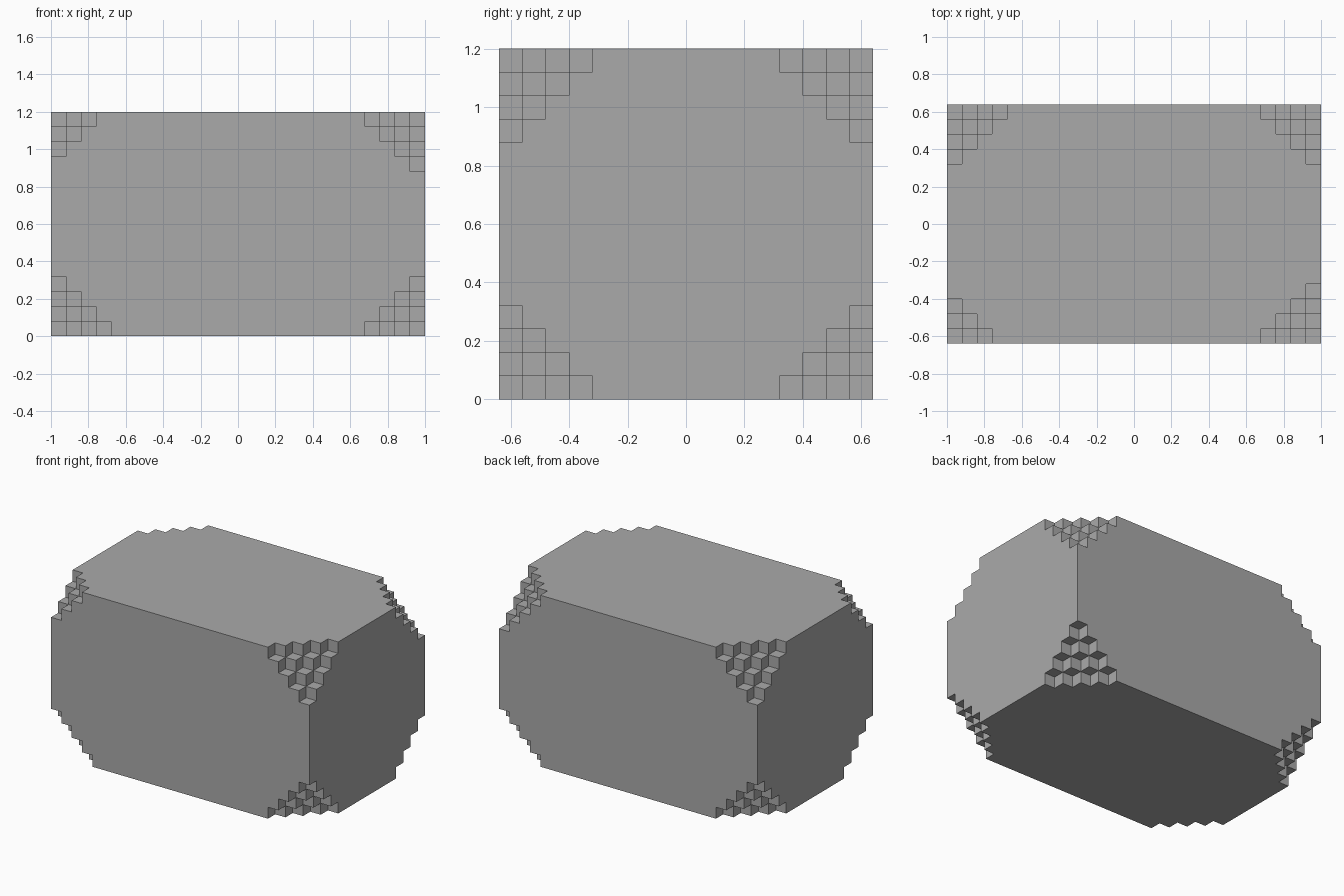
import bpy
import bmesh
from itertools import product
from mathutils import Vector

cube = bpy.data.objects.get("Cube")
if cube:
    bpy.data.objects.remove(cube, do_unlink=True)

CELL = 0.08
SIZE = (25, 16, 15)            # cells along x, y, z
ORIGIN = Vector((-1.0, -0.64, 0.0))


def is_solid(cell):
    """True inside the block, outside its eight stepped corners."""
    if any(c < 0 or c >= n for c, n in zip(cell, SIZE)):
        return False
    steps = sum(min(c, n - 1 - c) for c, n in zip(cell, SIZE))
    low = [c < n / 2 for c, n in zip(cell, SIZE)]
    # the right front top corner is cut one step shallower
    cut = 3 if low == [True, True, False] else 4
    return steps >= cut


# Warm-free mid grey
grey = bpy.data.materials.new("mid grey")
grey.use_nodes = True
grey.diffuse_color = (0.4, 0.4, 0.4, 1)
grey.node_tree.nodes["Principled BSDF"].inputs["Base Color"].default_value = (0.4, 0.4, 0.4, 1)

# Outer skin of the stepped block
bm = bmesh.new()
corners = {}


def corner(p):
    if p not in corners:
        corners[p] = bm.verts.new(ORIGIN + CELL * Vector(p))
    return corners[p]


for cell in product(*(range(n) for n in SIZE)):
    if not is_solid(cell):
        continue
    for axis, side in product(range(3), (0, 1)):
        beside = list(cell)
        beside[axis] += 2 * side - 1
        if is_solid(beside):
            continue
        u, v = (axis + 1) % 3, (axis + 2) % 3
        ring = []
        for du, dv in ((0, 0), (1, 0), (1, 1), (0, 1)):
            p = list(cell)
            p[axis] += side
            p[u] += du
            p[v] += dv
            ring.append(corner(tuple(p)))
        bm.faces.new(ring if side else ring[::-1])

# Merge coplanar cells into large flat faces
bmesh.ops.dissolve_limit(bm, angle_limit=0.01, verts=bm.verts[:], edges=bm.edges[:])

mesh = bpy.data.meshes.new("stepped_block")
bm.to_mesh(mesh)
bm.free()
mesh.materials.append(grey)
block = bpy.data.objects.new("stepped_block", mesh)
bpy.context.collection.objects.link(block)
